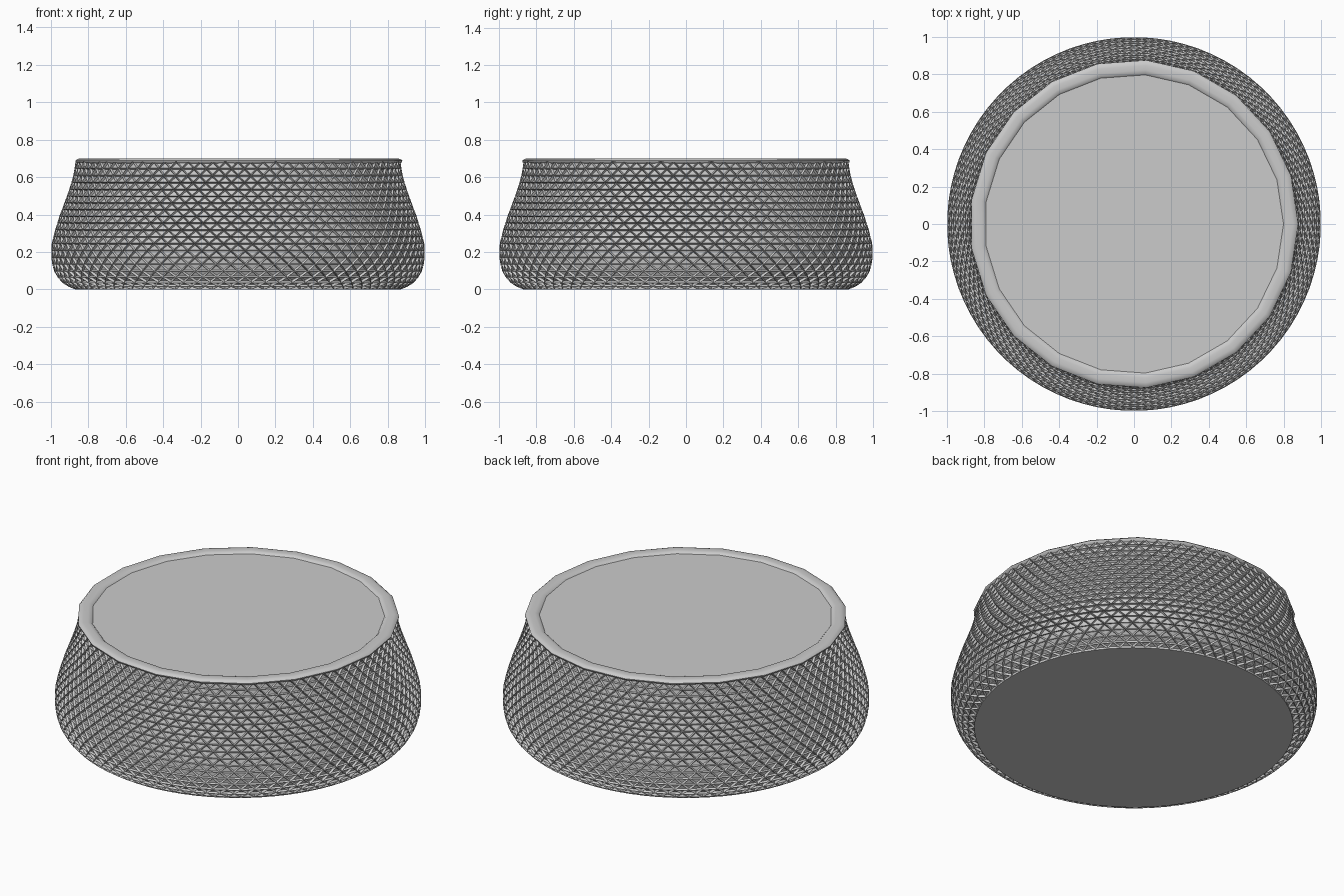
import bpy, bmesh
from math import sin, cos, pi, dist

if "Cube" in bpy.data.objects:
    bpy.data.objects.remove(bpy.data.objects["Cube"])

grey = bpy.data.materials.new("plain grey")
grey.use_nodes = True
grey.diffuse_color = (0.6, 0.6, 0.6, 1)
grey.node_tree.nodes["Principled BSDF"].inputs["Base Color"].default_value = (0.6, 0.6, 0.6, 1)


def ring(bm, radius, z, sides, offset=0.0):
    return [bm.verts.new((radius * cos(2 * pi * (i + offset) / sides),
                          radius * sin(2 * pi * (i + offset) / sides), z))
            for i in range(sides)]


def finish(bm, name):
    mesh = bpy.data.meshes.new(name)
    bm.to_mesh(mesh)
    bm.free()
    mesh.materials.append(grey)
    obj = bpy.data.objects.new(name, mesh)
    bpy.context.collection.objects.link(obj)
    return obj


def resample(points, count):
    """Evenly spaced points along a polyline."""
    lengths = [dist(a, b) for a, b in zip(points, points[1:])]
    result = []
    for k in range(count + 1):
        d = sum(lengths) * k / count
        seg = 0
        while seg < len(lengths) - 1 and d > lengths[seg]:
            d -= lengths[seg]
            seg += 1
        t = min(d / lengths[seg], 1)
        a, b = points[seg], points[seg + 1]
        result.append((a[0] + (b[0] - a[0]) * t, a[1] + (b[1] - a[1]) * t))
    return result


# Bellied body: a lattice of triangles, each sunk to leave crossing ribs
profile = [(0.87, 0), (0.92, 0.02), (0.955, 0.05), (0.98, 0.09), (0.995, 0.14),
           (1.0, 0.19), (0.995, 0.25), (0.98, 0.31), (0.955, 0.39), (0.925, 0.47),
           (0.9, 0.54), (0.88, 0.61), (0.868, 0.685)]
SIDES, ROWS = 80, 20
bm = bmesh.new()
rings = [ring(bm, r, z, SIDES, 0.5 * (k % 2))
         for k, (r, z) in enumerate(resample(profile, ROWS))]
for k in range(ROWS):
    low, high = rings[k], rings[k + 1]
    for i in range(SIDES):
        j = (i + 1) % SIDES
        if k % 2 == 0:
            bm.faces.new((low[i], low[j], high[i]))
            bm.faces.new((high[i], low[j], high[j]))
        else:
            bm.faces.new((low[i], high[j], high[i]))
            bm.faces.new((low[i], low[j], high[j]))
bm.faces.new(rings[0])
bm.faces.new(rings[-1])
bmesh.ops.recalc_face_normals(bm, faces=bm.faces)
cells = [f for f in bm.faces if len(f.verts) == 3]
bmesh.ops.inset_individual(bm, faces=cells, thickness=0.009, depth=-0.012)
finish(bm, "woven_body")

# Coarse rounded rim with a flat lid just below its crest
RIM_SIDES = 21
rim_profile = [(0.862, 0.672), (0.876, 0.68), (0.878, 0.688), (0.868, 0.697),
               (0.85, 0.7), (0.825, 0.7), (0.807, 0.697), (0.798, 0.688)]
bm = bmesh.new()
rings = [ring(bm, r, z, RIM_SIDES) for r, z in rim_profile]
for low, high in zip(rings, rings[1:]):
    for i in range(RIM_SIDES):
        j = (i + 1) % RIM_SIDES
        bm.faces.new((low[i], low[j], high[j], high[i]))
rim = finish(bm, "rim")
bpy.ops.object.select_all(action='DESELECT')
rim.select_set(True)
bpy.context.view_layer.objects.active = rim
bpy.ops.object.shade_smooth_by_angle(angle=pi / 3)

bm = bmesh.new()
bm.faces.new(ring(bm, 0.799, 0.689, RIM_SIDES))
finish(bm, "lid")
